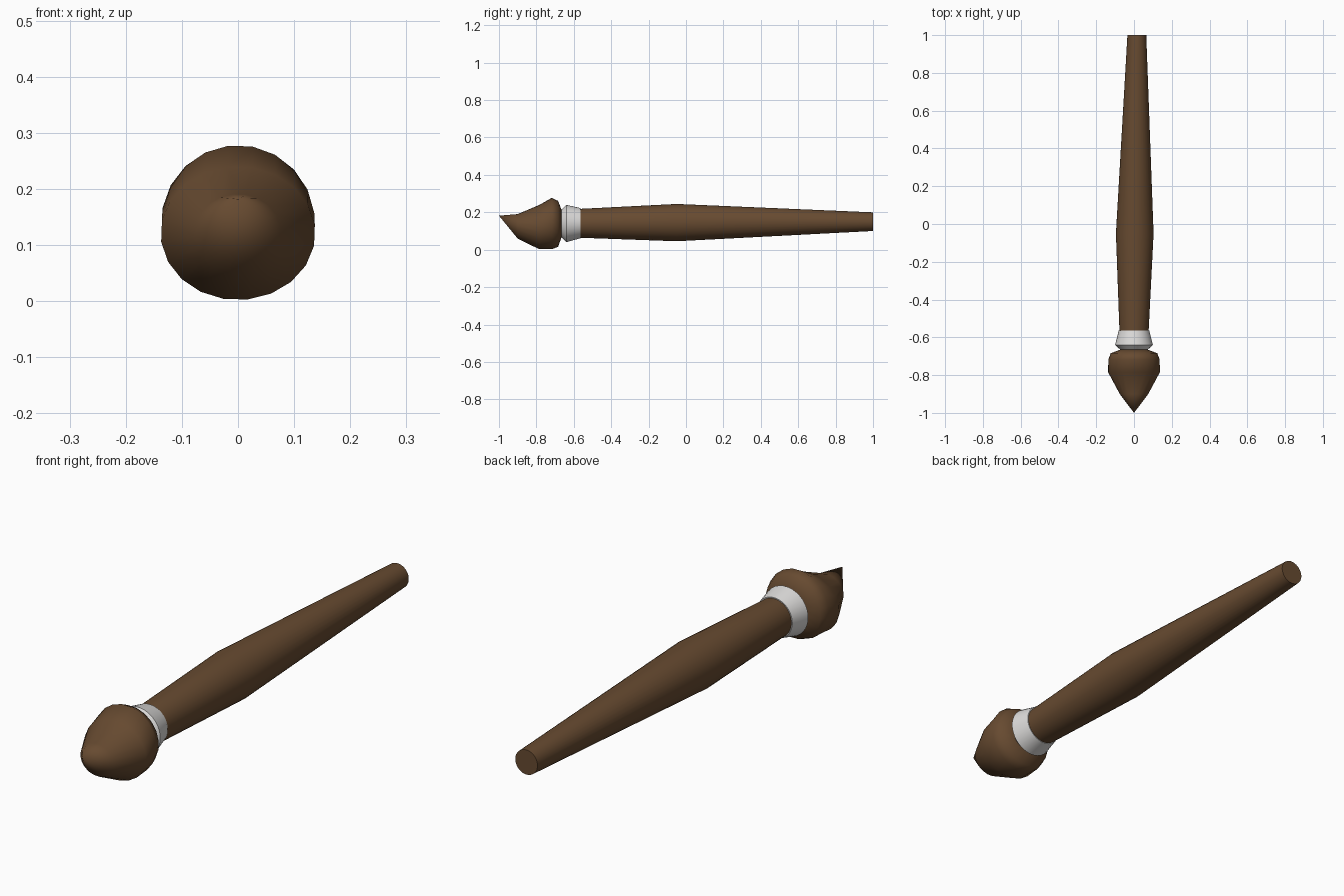
import bpy, bmesh, math

cube = bpy.data.objects.get("Cube")
if cube:
    bpy.data.objects.remove(cube)


def material(name, color):
    m = bpy.data.materials.new(name)
    m.use_nodes = True
    m.diffuse_color = (*color, 1)
    m.node_tree.nodes["Principled BSDF"].inputs["Base Color"].default_value = (*color, 1)
    return m


def loft(name, rings, sides, mat, sharp, tip=None):
    """Skin elliptical rings (y, centre x, centre z, radius x, radius z)."""
    bm = bmesh.new()
    loops = []
    for y, cx, cz, rx, rz in rings:
        angles = [math.tau * (i + 0.4) / sides for i in range(sides)]
        loops.append([bm.verts.new((cx + rx * math.cos(a), y, cz + rz * math.sin(a)))
                      for a in angles])
    for a, b in zip(loops, loops[1:]):
        for i in range(sides):
            j = (i + 1) % sides
            bm.faces.new((a[i], a[j], b[j], b[i]))
    bm.faces.new(loops[0])
    if tip:
        point = bm.verts.new(tip)
        for i in range(sides):
            bm.faces.new((loops[-1][i], loops[-1][(i + 1) % sides], point))
    else:
        bm.faces.new(loops[-1])
    bmesh.ops.recalc_face_normals(bm, faces=bm.faces)
    mesh = bpy.data.meshes.new(name)
    bm.to_mesh(mesh)
    bm.free()
    mesh.materials.append(mat)
    obj = bpy.data.objects.new(name, mesh)
    bpy.context.collection.objects.link(obj)
    bpy.ops.object.select_all(action="DESELECT")
    obj.select_set(True)
    bpy.context.view_layer.objects.active = obj
    bpy.ops.object.shade_smooth_by_angle(angle=math.radians(sharp))
    return obj


brown = material("brown wood", (0.135, 0.069, 0.03))
silver = material("pale metal", (0.72, 0.71, 0.70))

# Long tapered handle, widest near the middle
loft("handle", [
    (1.0, 0.015, 0.15, 0.05, 0.05),
    (-0.05, 0.004, 0.145, 0.1, 0.1),
    (-0.6, 0.0, 0.141, 0.076, 0.076),
], 32, brown, 30)

# Flared metal collar
loft("collar", [
    (-0.565, 0.0, 0.142, 0.081, 0.081),
    (-0.64, 0.0, 0.14, 0.1, 0.1),
    (-0.672, 0.0, 0.14, 0.066, 0.066),
], 32, silver, 30)

# Bristle head, swept up to a point
loft("bristle_head", [
    (-0.664, 0.0, 0.14, 0.07, 0.07),
    (-0.684, 0.0, 0.138, 0.124, 0.124),
    (-0.718, 0.0, 0.14, 0.137, 0.138),
    (-0.785, 0.0, 0.121, 0.138, 0.119),
    (-0.9, 0.0, 0.125, 0.076, 0.066),
], 20, brown, 60, tip=(0.0, -1.0, 0.182))
